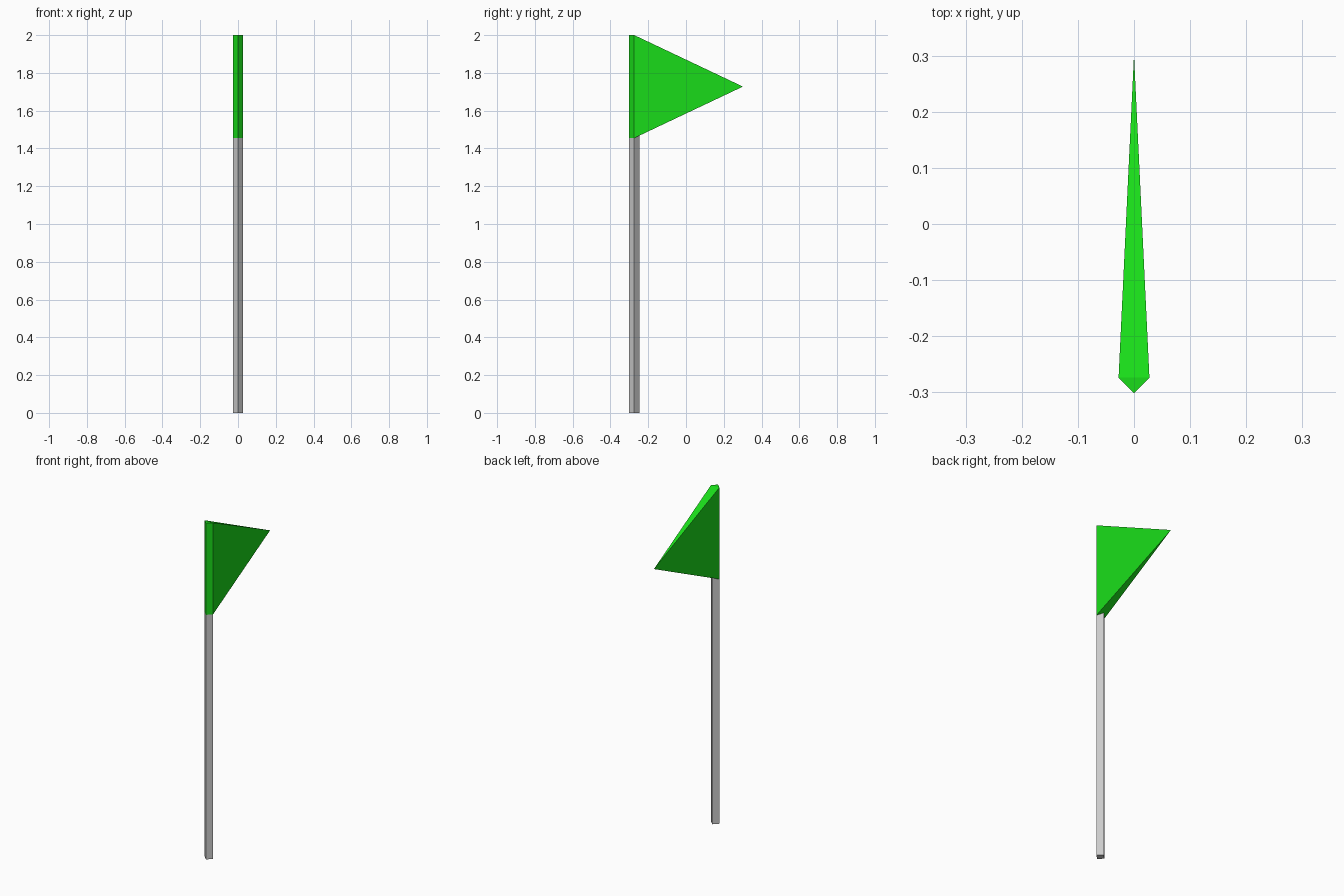
import bpy, bmesh

if "Cube" in bpy.data.objects:
    bpy.data.objects.remove(bpy.data.objects["Cube"])

R = 0.0275            # half diagonal of the square pole
CY = -0.274           # pole axis
SEAM, TOP = 1.455, 2.0
TIP = (0, 0.3015, 1.7275)


def material(name, rgb):
    m = bpy.data.materials.new(name)
    m.diffuse_color = (*rgb, 1)
    m.use_nodes = True
    m.node_tree.nodes["Principled BSDF"].inputs["Base Color"].default_value = m.diffuse_color
    return m


def ring(bm, z, back=True):
    """Diamond cross-section: front, right, (back), left."""
    pts = [(0, -R), (R, 0), (0, R), (-R, 0)] if back else [(0, -R), (R, 0), (-R, 0)]
    return [bm.verts.new((x, CY + y, z)) for x, y in pts]


def finish(bm, name, mat=None):
    bmesh.ops.recalc_face_normals(bm, faces=bm.faces[:])
    me = bpy.data.meshes.new(name)
    bm.to_mesh(me)
    bm.free()
    ob = bpy.data.objects.new(name, me)
    bpy.context.collection.objects.link(ob)
    if mat:
        me.materials.append(mat)
    return ob


# Pole: square bar turned on its corner, back corner meeting the flag underside
bm = bmesh.new()
lo, hi = ring(bm, 0), ring(bm, SEAM)
hi[2].co.z += R * (TIP[2] - SEAM) / (TIP[1] - CY)
bm.faces.new(lo)
for i in range(4):
    j = (i + 1) % 4
    bm.faces.new((lo[i], lo[j], hi[j], hi[i]))
bm.faces.new((hi[1], hi[2], hi[3]))
bm.faces.new((hi[0], hi[1], hi[3]))
finish(bm, "pole")

# Pennant: wraps the front of the pole and tapers back to a point
bm = bmesh.new()
lo, hi = ring(bm, SEAM, False), ring(bm, TOP, False)
tip = bm.verts.new(TIP)
for i, j in ((0, 1), (2, 0)):
    bm.faces.new((lo[i], lo[j], hi[j], hi[i]))
for r in (lo, hi):
    bm.faces.new(r)
    bm.faces.new((r[1], tip, r[2]))
for k in (1, 2):
    bm.faces.new((lo[k], tip, hi[k]))
finish(bm, "pennant", material("green", (0.01, 0.72, 0.01)))
